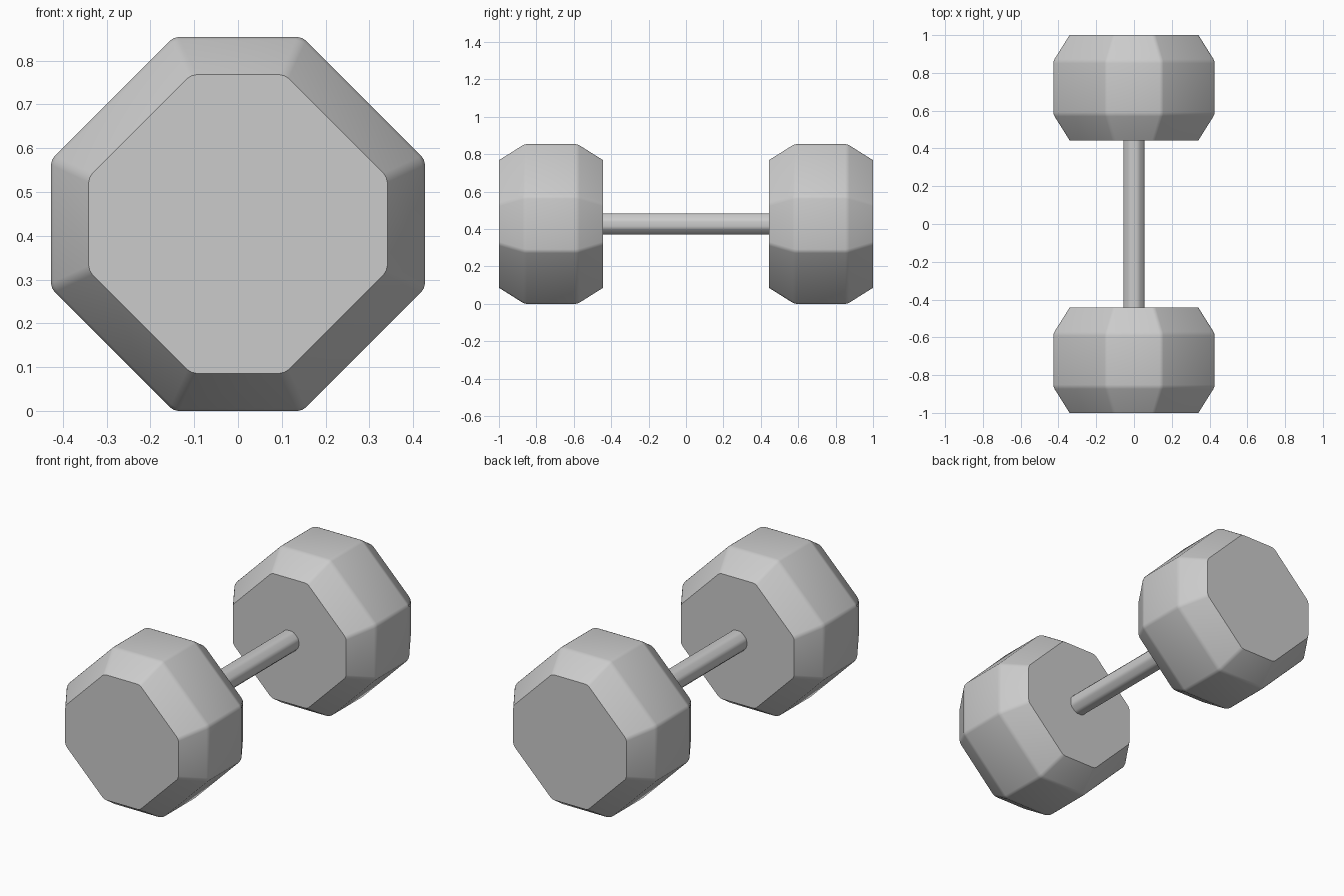
import bpy, bmesh

if "Cube" in bpy.data.objects:
    bpy.data.objects.remove(bpy.data.objects["Cube"])

ZC = 0.427  # height of the dumbbell axis


def octagon(a, b):
    """Octagon with half width a and half flat length b."""
    return [(a, -b), (a, b), (b, a), (-b, a), (-a, b), (-a, -b), (-b, -a), (b, -a)]


def loft(name, sections, bevel, segments):
    """Skin octagon sections (y, a, b) along y, cap both ends, soften all but the cap rims."""
    bm = bmesh.new()
    rings = [[bm.verts.new((x, y, z)) for x, z in octagon(a, b)] for y, a, b in sections]
    for r0, r1 in zip(rings, rings[1:]):
        for i in range(8):
            j = (i + 1) % 8
            bm.faces.new((r0[i], r0[j], r1[j], r1[i]))
    caps = [bm.faces.new(rings[0]), bm.faces.new(rings[-1])]
    bmesh.ops.recalc_face_normals(bm, faces=bm.faces)
    rim = {e for f in caps for e in f.edges}
    bmesh.ops.bevel(bm, geom=[e for e in bm.edges if e not in rim], offset=bevel,
                    offset_type='OFFSET', segments=segments, profile=0.5, affect='EDGES')
    mesh = bpy.data.meshes.new(name)
    bm.to_mesh(mesh)
    bm.free()
    ob = bpy.data.objects.new(name, mesh)
    ob.location.z = ZC
    bpy.context.collection.objects.link(ob)
    bpy.ops.object.select_all(action='DESELECT')
    ob.select_set(True)
    bpy.context.view_layer.objects.active = ob
    bpy.ops.object.shade_smooth_by_angle(angle=0.45)
    return ob


# Weight heads: chamfered octagonal blocks, mirrored front to back
heads = loft("weight_heads", [(0.443, 0.341, 0.107), (0.58, 0.427, 0.147),
                              (0.863, 0.427, 0.147), (1.0, 0.341, 0.107)], 0.012, 2)
mirror = heads.modifiers.new("mirror", 'MIRROR')
mirror.use_axis = (False, True, False)
mirror.use_mirror_merge = False

# Handle: slim rounded octagonal bar set into both heads
loft("handle", [(-0.46, 0.056, 0.023), (0.46, 0.056, 0.023)], 0.012, 3)
